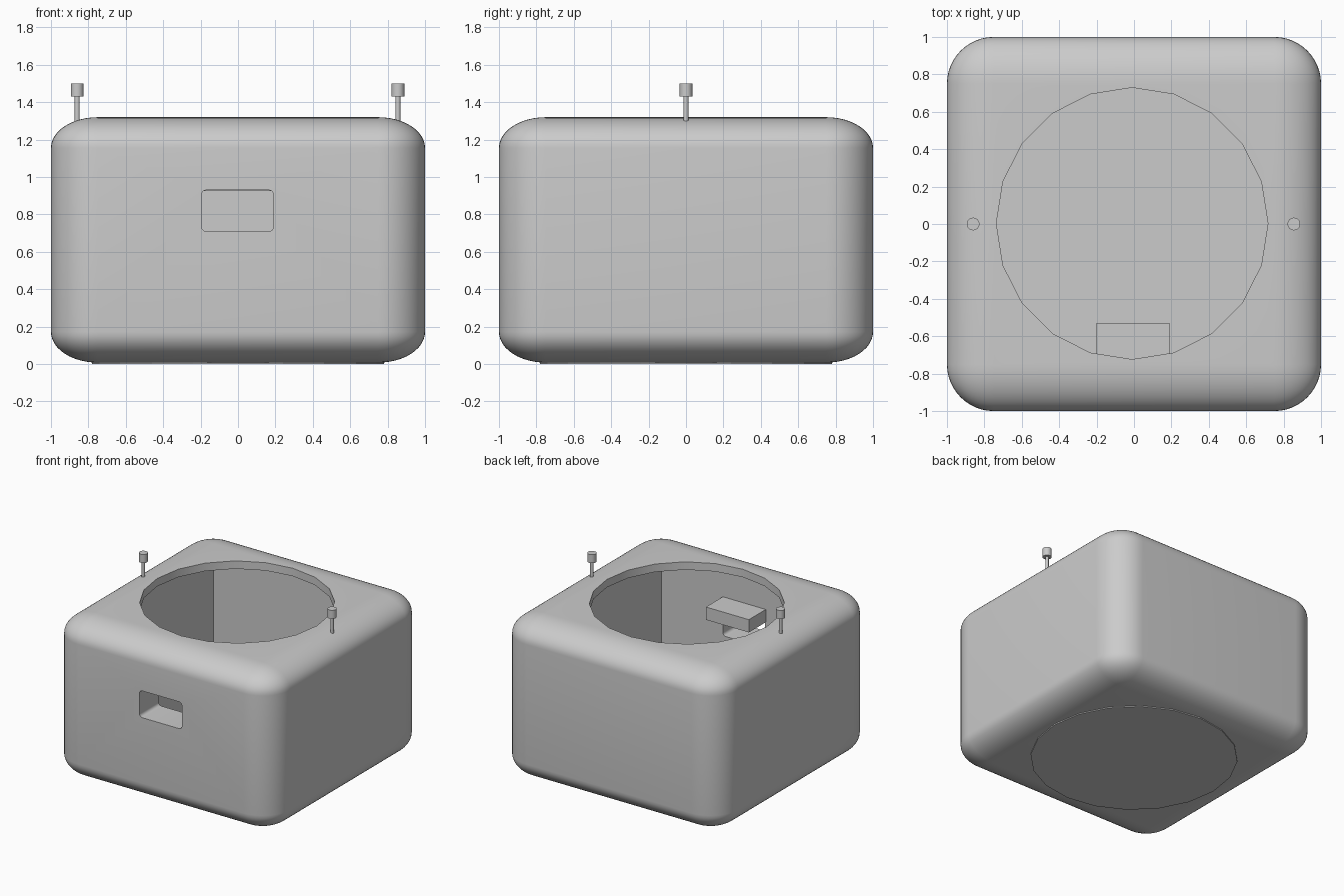
import bpy, bmesh, math
from mathutils import Matrix, Vector

if "Cube" in bpy.data.objects:
    bpy.data.objects.remove(bpy.data.objects["Cube"], do_unlink=True)

grey = bpy.data.materials.new("plain grey")
grey.use_nodes = True
colour = (0.6, 0.6, 0.6, 1)
grey.diffuse_color = colour
grey.node_tree.nodes["Principled BSDF"].inputs["Base Color"].default_value = colour


def finish(name, bm):
    bmesh.ops.recalc_face_normals(bm, faces=bm.faces)
    mesh = bpy.data.meshes.new(name)
    bm.to_mesh(mesh)
    bm.free()
    mesh.materials.append(grey)
    obj = bpy.data.objects.new(name, mesh)
    bpy.context.collection.objects.link(obj)
    return obj


def box(name, low, high, radius=0, segments=1, axis=None):
    """Box between two corners; rounds all edges, or only those along one axis."""
    low, high = Vector(low), Vector(high)
    bm = bmesh.new()
    bmesh.ops.create_cube(bm, size=1)
    bmesh.ops.scale(bm, vec=high - low, verts=bm.verts)
    bmesh.ops.translate(bm, vec=(low + high) / 2, verts=bm.verts)
    if radius:
        edges = [e for e in bm.edges if axis is None
                 or abs(e.verts[0].co[axis] - e.verts[1].co[axis]) > 1e-4]
        bmesh.ops.bevel(bm, geom=edges, offset=radius, segments=segments,
                        profile=0.5, affect='EDGES')
    return finish(name, bm)


def cylinder(name, x, y, bottom, top, radius, sides):
    bm = bmesh.new()
    bmesh.ops.create_cone(bm, cap_ends=True, segments=sides, radius1=radius,
                          radius2=radius, depth=top - bottom,
                          matrix=Matrix.Translation((x, y, (bottom + top) / 2)))
    return finish(name, bm)


def smooth(obj):
    bpy.ops.object.select_all(action='DESELECT')
    obj.select_set(True)
    bpy.context.view_layer.objects.active = obj
    bpy.ops.object.shade_smooth_by_angle(angle=math.radians(30))


def cut(obj, cutter):
    mod = obj.modifiers.new("cut", 'BOOLEAN')
    mod.operation = 'DIFFERENCE'
    mod.solver = 'EXACT'
    mod.object = cutter
    bpy.context.view_layer.objects.active = obj
    bpy.ops.object.modifier_apply(modifier=mod.name)
    bpy.data.objects.remove(cutter, do_unlink=True)


# Rounded shell, squashed so its rounding is flatter vertically
shell = box("shell", (-1, -1, -1), (1, 1, 1), 0.25, 12)
shell.data.transform(Matrix.Translation((0, 0, 0.664)) @ Matrix.Diagonal((1, 1, 0.656, 1)))

# Square cavity, round top opening and front window
cut(shell, box("cavity_cutter", (-0.75, -0.75, 0.065), (0.75, 0.75, 1.255)))
cut(shell, cylinder("opening_cutter", -0.01, 0.003, 1.1, 1.5, 0.726, 20))
cut(shell, box("window_cutter", (-0.195, -1.2, 0.71), (0.19, -0.6, 0.93), 0.025, 5, 1))
smooth(shell)

# Ledge above the window on the inside
box("inner_ledge", (-0.2, -0.76, 0.925), (0.19, -0.53, 1.03))

# Base plate
cylinder("base_plate", 0, 0, 0, 0.03, 0.78, 20)

# Pins on both sides of the opening
for side, x in (("left", 0.855), ("right", -0.86)):
    smooth(cylinder(side + "_pin_rod", x, 0, 1.27, 1.44, 0.013, 24))
    smooth(cylinder(side + "_pin_head", x, 0, 1.43, 1.5, 0.034, 24))
